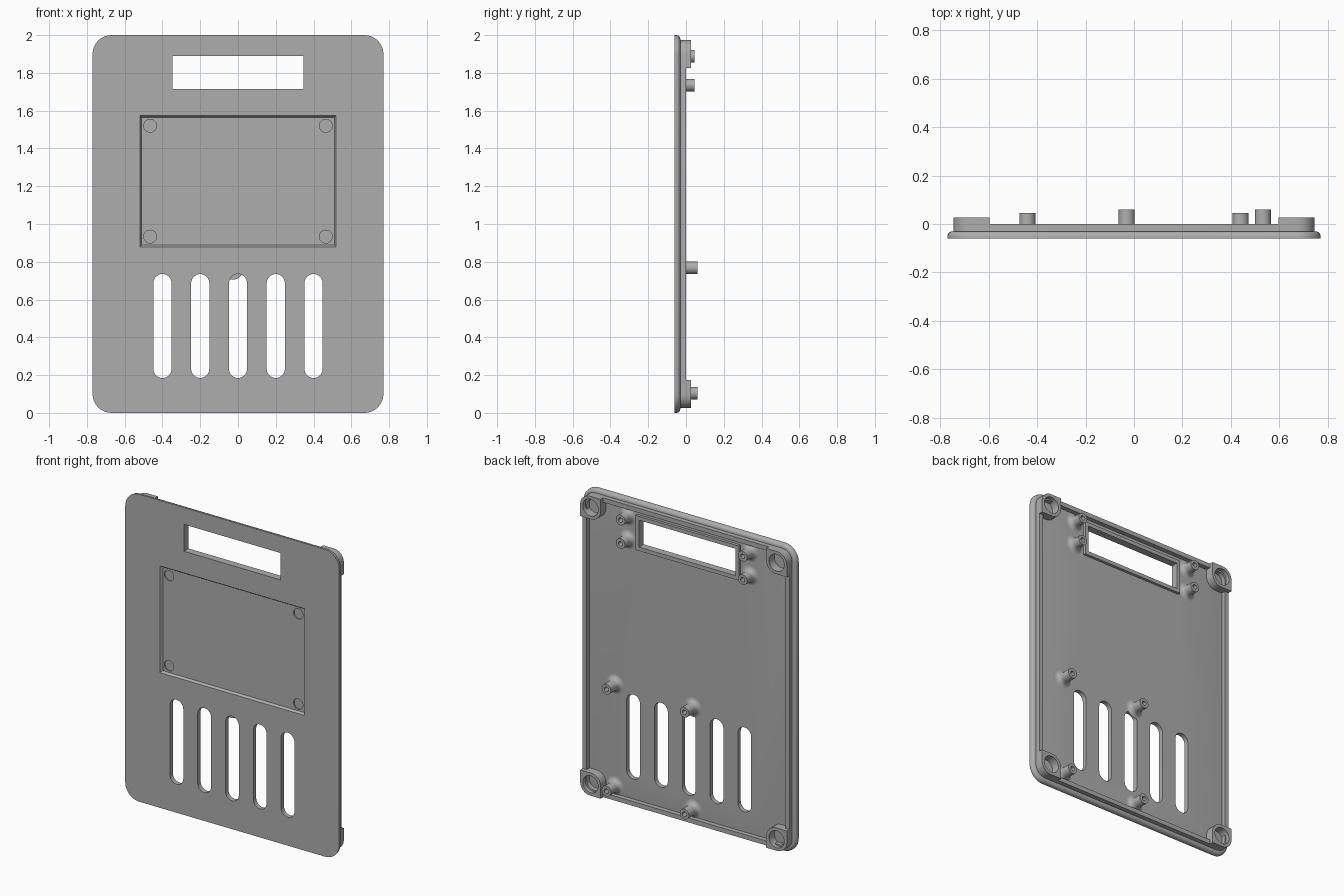
import bpy, bmesh, math

cube = bpy.data.objects.get("Cube")
if cube:
    bpy.data.objects.remove(cube, do_unlink=True)

grey = bpy.data.materials.new("plain_grey")
grey.use_nodes = True
color = (0.42, 0.42, 0.42, 1)
grey.diffuse_color = color
grey.node_tree.nodes["Principled BSDF"].inputs["Base Color"].default_value = color

FRONT, FLOOR = -0.06, -0.03


def outline(cx, cz, w, h, radii=0.0, seg=8):
    """Rounded rectangle; radii run top-left, bottom-left, bottom-right, top-right of +x/+z."""
    if not isinstance(radii, tuple):
        radii = (radii,) * 4
    pts = []
    for k, (sx, sz) in enumerate(((1, 1), (-1, 1), (-1, -1), (1, -1))):
        r = radii[k]
        for i in range(seg + 1):
            a = math.pi / 2 * (k + i / seg)
            pts.append((cx + sx * (w / 2 - r) + r * math.cos(a),
                        cz + sz * (h / 2 - r) + r * math.sin(a)))
    return pts


def disc(cx, cz, r):
    return outline(cx, cz, 2 * r, 2 * r, r)


def loft(name, rings, closed=False):
    """Skin a list of (outline, y) rings; closed joins last to first, otherwise capped."""
    bm = bmesh.new()
    loops = [[bm.verts.new((x, y, z)) for x, z in pts] for pts, y in rings]
    pairs = list(zip(loops, loops[1:]))
    if closed:
        pairs.append((loops[-1], loops[0]))
    else:
        bm.faces.new(loops[0])
        bm.faces.new(loops[-1])
    n = len(loops[0])
    for a, b in pairs:
        for i in range(n):
            j = (i + 1) % n
            bm.faces.new((a[i], a[j], b[j], b[i]))
    bmesh.ops.remove_doubles(bm, verts=bm.verts, dist=1e-5)
    bmesh.ops.recalc_face_normals(bm, faces=bm.faces)
    mesh = bpy.data.meshes.new(name)
    bm.to_mesh(mesh)
    bm.free()
    mesh.materials.append(grey)
    obj = bpy.data.objects.new(name, mesh)
    bpy.context.collection.objects.link(obj)
    return obj


def smooth(obj):
    bpy.ops.object.select_all(action='DESELECT')
    obj.select_set(True)
    bpy.context.view_layer.objects.active = obj
    bpy.ops.object.shade_smooth_by_angle(angle=math.radians(35))


def cut(obj, cutter):
    mod = obj.modifiers.new("cut", 'BOOLEAN')
    mod.operation = 'DIFFERENCE'
    mod.solver = 'EXACT'
    mod.object = cutter
    bpy.context.view_layer.update()
    deps = bpy.context.evaluated_depsgraph_get()
    mesh = bpy.data.meshes.new_from_object(obj.evaluated_get(deps))
    obj.modifiers.clear()
    obj.data = mesh
    bpy.data.objects.remove(cutter, do_unlink=True)


def through(name, pts):
    return loft(name, [(pts, -0.1), (pts, 0.1)])


# Cover plate with rounded rear edge
rings = [(outline(0, 1, 1.54, 2, 0.1), FRONT)]
R = 0.022
for i in range(6):
    a = math.pi / 2 * i / 5
    d = R * (1 - math.cos(a))
    rings.append((outline(0, 1, 1.54 - 2 * d, 2 - 2 * d, 0.1 - d),
                  FLOOR - R + R * math.sin(a)))
plate = loft("cover_plate", rings)

# Window and vent slots
cut(plate, through("window_cutter", outline(0, 1.803, 0.695, 0.175)))
for i in range(5):
    cut(plate, through("slot_cutter", outline((i - 2) * 0.2, 0.46, 0.096, 0.55, 0.048)))

# Shallow front recess with sloped walls and four round pockets
cut(plate, loft("recess_cutter", [(outline(0, 1.227, 1.06, 0.715), -0.075),
                                  (outline(0, 1.227, 1.02, 0.675), -0.045)]))
for x in (-0.465, 0.465):
    for z in (0.933, 1.52):
        pts = disc(x, z, 0.034)
        cut(plate, loft("pocket_cutter", [(pts, -0.08), (pts, -0.037)]))
smooth(plate)


def frame(name, outer, inner, top):
    base = FLOOR - 0.002
    smooth(loft(name, [(outer, base), (outer, top), (inner, top), (inner, base)], True))


# Rear lip and window frame
frame("rear_lip", outline(0, 1, 1.488, 1.948, 0.075),
      outline(0, 1, 1.43, 1.89, 0.046), 0.0)
frame("window_frame", outline(0, 1.803, 0.745, 0.225),
      outline(0, 1.803, 0.695, 0.175), -0.012)

# Corner magnet sockets: outer and inner corners rounded
for sx in (-1, 1):
    for sz in (-1, 1):
        x, z = sx * 0.67, 1 + sz * 0.9
        radii = (0.07, 0.0, 0.07, 0.0) if sx == sz else (0.0, 0.07, 0.0, 0.07)
        frame("corner_socket", outline(x, z, 0.148, 0.148, radii),
              disc(x, z, 0.055), 0.026)


# Screw posts with flared bases and blind holes
def post(x, z, top):
    rings = []
    for i in range(7):
        a = math.pi / 2 * i / 6
        rings.append((disc(x, z, 0.033 + 0.03 * (1 - math.sin(a))),
                      FLOOR + 0.03 * (1 - math.cos(a))))
    rings += [(disc(x, z, 0.033), top), (disc(x, z, 0.015), top),
              (disc(x, z, 0.015), FLOOR + 0.005)]
    smooth(loft("screw_post", rings))


for x in (-0.44, 0.44):
    for z in (1.735, 1.888):
        post(x, z, 0.046)
for x in (-0.03, 0.532):
    for z in (0.105, 0.768):
        post(x, z, 0.06)
